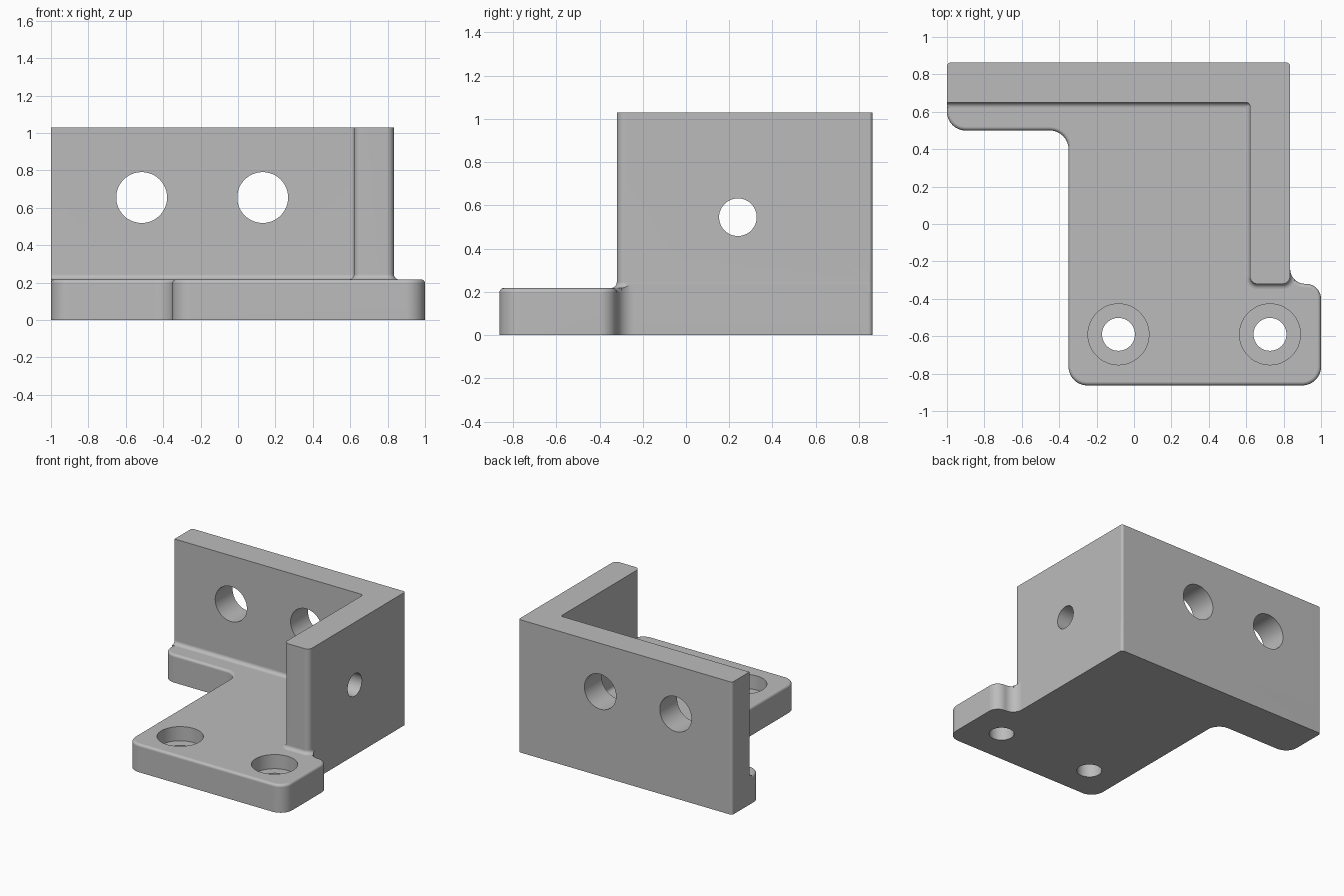
import bpy, math
from mathutils import Vector, Matrix

cube = bpy.data.objects.get("Cube")
if cube:
    bpy.data.objects.remove(cube, do_unlink=True)

grey = bpy.data.materials.new("plain grey")
grey.use_nodes = True
grey.diffuse_color = (0.5, 0.5, 0.5, 1)
grey.node_tree.nodes["Principled BSDF"].inputs["Base Color"].default_value = (0.5, 0.5, 0.5, 1)

HALF_Y = 0.863
PLATE_TOP = 0.217
WALL_TOP = 1.03
STEPS = 10


def outline(corners, grow):
    """Right-angled outline with rounded corners, grown outward by a distance."""
    pts = []
    for i, (x, y, radius) in enumerate(corners):
        p = Vector((x, y))
        e1 = (p - Vector(corners[i - 1][:2])).normalized()
        e2 = (Vector(corners[(i + 1) % len(corners)][:2]) - p).normalized()
        turn = 1 if e1.cross(e2) > 0 else -1
        q = p + grow * Vector((e1.y + e2.y, -e1.x - e2.x))
        r = max(radius + turn * grow, 0.002)
        centre = q - e1 * r + e2 * r
        for k in range(STEPS + 1):
            t = math.pi / 2 * k / STEPS
            pts.append(centre + r * (e1 * math.sin(t) - e2 * math.cos(t)))
    return pts


def loft(name, corners, levels):
    """Solid made of the outline stacked at (height, growth) levels."""
    rings = [[(p.x, p.y, z) for p in outline(corners, g)] for z, g in levels]
    n = len(rings[0])
    faces = [tuple(reversed(range(n))), tuple(range((len(rings) - 1) * n, len(rings) * n))]
    for a in range(len(rings) - 1):
        for i in range(n):
            j = (i + 1) % n
            faces.append((a * n + i, a * n + j, a * n + n + j, a * n + n + i))
    mesh = bpy.data.meshes.new(name)
    mesh.from_pydata([v for ring in rings for v in ring], [], faces)
    mesh.materials.append(grey)
    obj = bpy.data.objects.new(name, mesh)
    bpy.context.collection.objects.link(obj)
    return obj


def activate(obj):
    bpy.ops.object.select_all(action='DESELECT')
    obj.select_set(True)
    bpy.context.view_layer.objects.active = obj


def combine(obj, tool, operation):
    mod = obj.modifiers.new("cut", 'BOOLEAN')
    mod.operation = operation
    mod.solver = 'EXACT'
    mod.object = tool
    activate(obj)
    bpy.ops.object.modifier_apply(modifier=mod.name)
    bpy.data.objects.remove(tool, do_unlink=True)


def drill(obj, centre, radius, depth, rotation=(0, 0, 0)):
    bpy.ops.mesh.primitive_cylinder_add(vertices=48, radius=radius, depth=depth,
                                        location=centre, rotation=rotation)
    tool = bpy.context.object
    tool.hide_render = True
    tool.data.materials.append(grey)
    combine(obj, tool, 'DIFFERENCE')


def finish(obj):
    activate(obj)
    bpy.ops.object.shade_smooth_by_angle(angle=math.radians(30))
    mod = obj.modifiers.new("even shading", 'WEIGHTED_NORMAL')
    mod.keep_sharp = True


# Plan shape of the whole bracket: x, y, corner radius
footprint = [(-1, HALF_Y, 0.02), (-1, 0.5, 0.1), (-0.35, 0.5, 0.1), (-0.35, -HALF_Y, 0.1),
             (1, -HALF_Y, 0.1), (1, -0.32, 0.08), (0.835, -0.32, 0.08), (0.835, HALF_Y, 0.02)]

# Base plate with a rounded top edge
EDGE = 0.02
levels = [(0, 0)]
for k in range(7):
    t = math.pi / 2 * k / 6
    levels.append((PLATE_TOP - EDGE + EDGE * math.sin(t), EDGE * (math.cos(t) - 1)))
base_plate = loft("base_plate", footprint, levels)

# Counterbored screw holes
BORE = 0.11
for x in (-0.083, 0.727):
    drill(base_plate, (x, -0.59, PLATE_TOP), 0.163, 2 * BORE)
    drill(base_plate, (x, -0.59, 0), 0.088, 1)
finish(base_plate)

# Corner wall with a fillet at its foot, trimmed to the plan shape
wall_plan = [(-1.2, 1, 0.02), (-1.2, 0.65, 0.02), (0.62, 0.65, 0.02),
             (0.62, -0.32, 0.04), (0.834, -0.32, 0.04), (0.834, 1, 0.02)]
FILLET = 0.028
levels = [(0.05, FILLET)]
for k in range(7):
    t = math.pi / 2 * k / 6
    levels.append((PLATE_TOP + FILLET * (1 - math.cos(t)), FILLET * (1 - math.sin(t))))
levels.append((WALL_TOP, 0))
corner_wall = loft("corner_wall", wall_plan, levels)
trim = loft("wall_trim", footprint, [(-0.5, 0), (2, 0)])
trim.hide_render = True
combine(corner_wall, trim, 'INTERSECT')

# Holes through the back and side of the wall
for x in (-0.515, 0.132):
    drill(corner_wall, (x, 0.76, 0.655), 0.136, 0.6, (math.pi / 2, 0, 0))
drill(corner_wall, (0.73, 0.24, 0.545), 0.087, 0.6, (0, math.pi / 2, 0))
finish(corner_wall)
